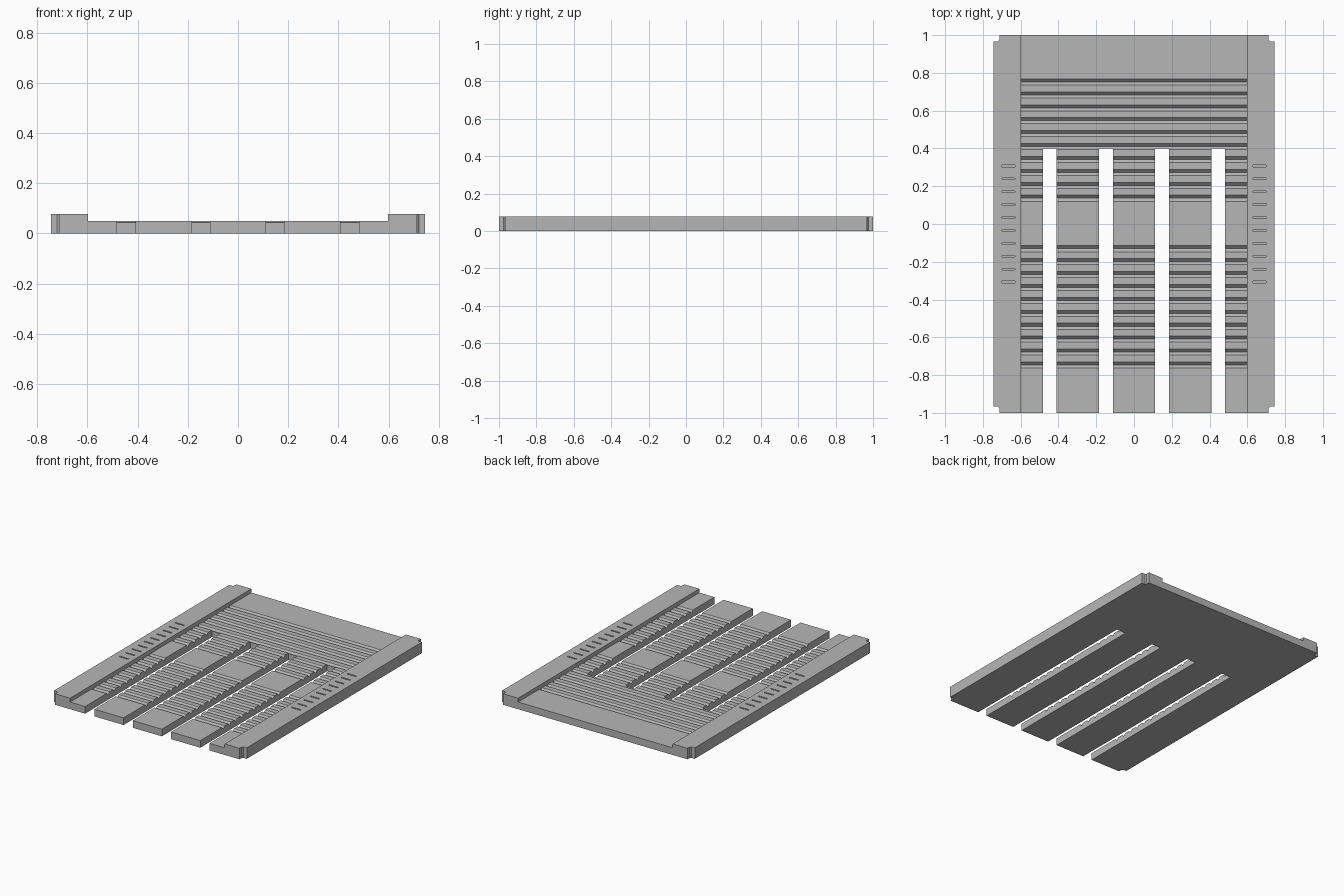
import bpy
import bmesh
from mathutils import Vector

old = bpy.data.objects.get("Cube")
if old:
    bpy.data.objects.remove(old, do_unlink=True)

HALF_W, HALF_L, TOP = 0.745, 1.0, 0.077
FLOOR, INNER = 0.05, 0.597
SLOT_END, SLOT_HALF = 0.4, 0.036
PITCH, GROOVE = 0.0684, 0.016

grey = bpy.data.materials.new("plain grey")
grey.use_nodes = True
grey.diffuse_color = (0.47, 0.47, 0.47, 1)
grey.node_tree.nodes["Principled BSDF"].inputs["Base Color"].default_value = grey.diffuse_color


def prism(name, points, sweep):
    """Solid made by sweeping a flat outline along a vector."""
    bm = bmesh.new()
    face = bm.faces.new([bm.verts.new(p) for p in points])
    grown = bmesh.ops.extrude_face_region(bm, geom=[face])["geom"]
    verts = [g for g in grown if isinstance(g, bmesh.types.BMVert)]
    bmesh.ops.translate(bm, verts=verts, vec=Vector(sweep))
    bmesh.ops.recalc_face_normals(bm, faces=bm.faces)
    mesh = bpy.data.meshes.new(name)
    bm.to_mesh(mesh)
    bm.free()
    mesh.materials.append(grey)
    obj = bpy.data.objects.new(name, mesh)
    bpy.context.collection.objects.link(obj)
    return obj


def cut(target, cutter):
    """Subtract the cutter for good and discard it."""
    mod = target.modifiers.new("cut", 'BOOLEAN')
    mod.operation = 'DIFFERENCE'
    mod.solver = 'EXACT'
    mod.object = cutter
    bpy.context.view_layer.objects.active = target
    bpy.ops.object.modifier_apply(modifier=mod.name)
    bpy.data.objects.remove(cutter, do_unlink=True)


# Comb-shaped board outline with notched corners and four open slots
notch = 0.033
corner = [(HALF_W, HALF_L - notch), (HALF_W - notch + 0.008, HALF_L - notch),
          (HALF_W - notch, HALF_L - notch + 0.008), (HALF_W - notch, HALF_L)]
front = [(-x, -y) for x, y in corner]
for centre in (-0.445, -0.148, 0.148, 0.445):
    a, b = centre - SLOT_HALF, centre + SLOT_HALF
    front += [(a, -HALF_L), (a, SLOT_END), (b, SLOT_END), (b, -HALF_L)]
front += [(x, -y) for x, y in reversed(corner)]
back = corner + [(-x, y) for x, y in reversed(corner)]
board = prism("slotted_board", [(x, y, 0) for x, y in front + back], (0, 0, TOP))

# Sunken channel between the side rails, with two banks of V grooves
profile = [(1.1, 0.2), (1.1, FLOOR)]
for first in (0.752, -0.131):
    for i in range(10):
        y = first - i * PITCH
        profile += [(y + GROOVE, FLOOR), (y, FLOOR - GROOVE), (y - GROOVE, FLOOR)]
profile += [(-1.1, FLOOR), (-1.1, 0.2)]
cut(board, prism("channel_cutter", [(-INNER, y, z) for y, z in profile], (2 * INNER, 0, 0)))

# Engraved scale ticks along both rails
for side in (-1, 1):
    for i in range(10):
        y = (i - 4.5) * PITCH
        outline = [(side * x, y + d, TOP - 0.01)
                   for x, d in ((0.63, -0.005), (0.7, -0.005), (0.7, 0.005), (0.63, 0.005))]
        cut(board, prism("tick_cutter", outline, (0, 0, 0.1)))
